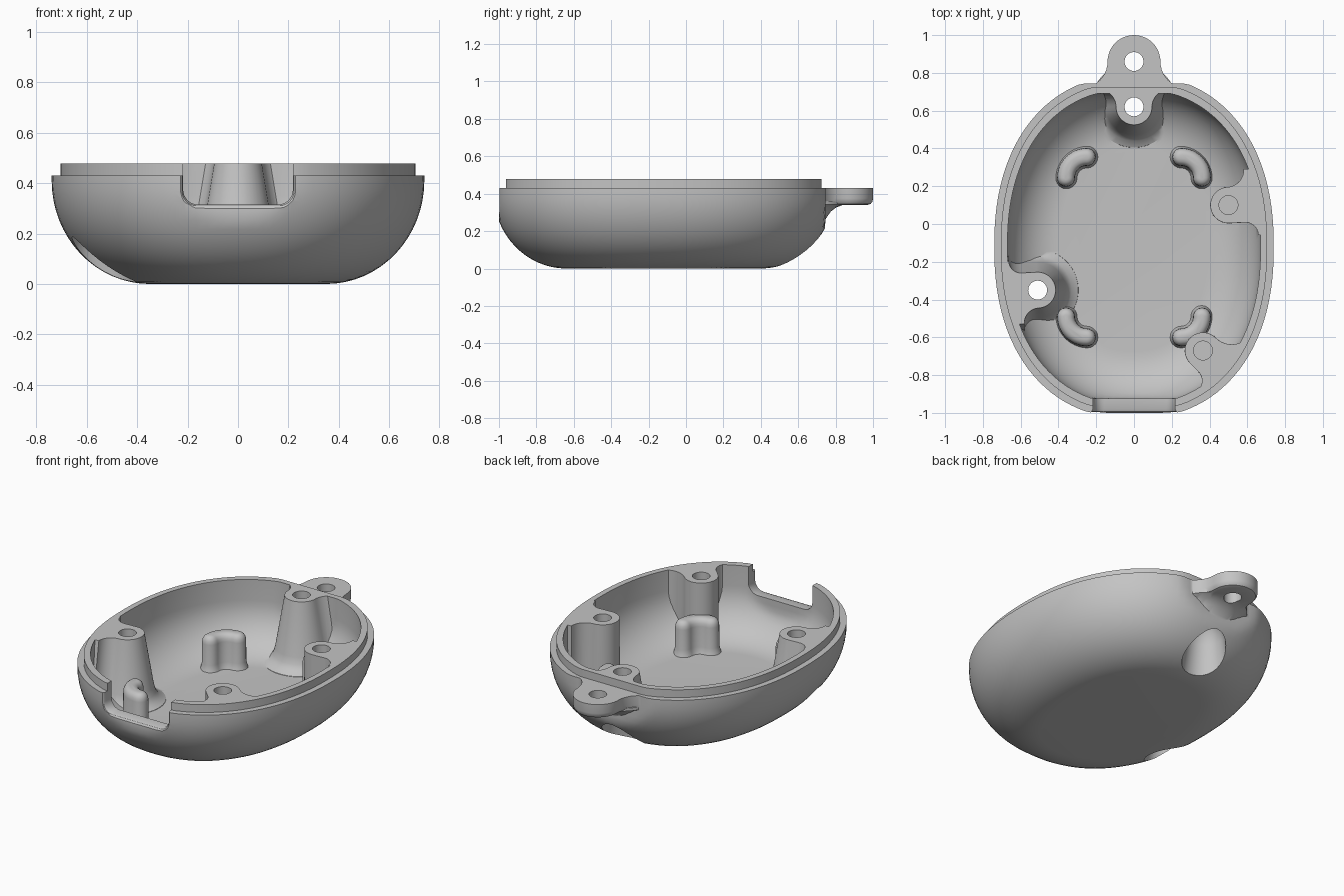
import bpy, bmesh
from math import sin, cos, pi, radians, copysign

old = bpy.data.objects.get("Cube")
if old:
    bpy.data.objects.remove(old, do_unlink=True)

grey = bpy.data.materials.new("plain_grey")
grey.use_nodes = True
grey.diffuse_color = (0.55, 0.55, 0.55, 1)
grey.node_tree.nodes["Principled BSDF"].inputs["Base Color"].default_value = (0.55, 0.55, 0.55, 1)

MID_Y = -0.12      # centre of the oval plan
RIM, TOP = 0.43, 0.478
FULLNESS = 2.25    # superellipse exponent of the plan


def loft(name, rings):
    """Closed solid through equal-length rings of 3D points."""
    bm = bmesh.new()
    loops = [[bm.verts.new(p) for p in ring] for ring in rings]
    n = len(loops[0])
    for a, b in zip(loops, loops[1:]):
        for i in range(n):
            j = (i + 1) % n
            bm.faces.new((a[i], a[j], b[j], b[i]))
    bm.faces.new(loops[0][::-1])
    bm.faces.new(loops[-1])
    bmesh.ops.recalc_face_normals(bm, faces=bm.faces)
    mesh = bpy.data.meshes.new(name)
    bm.to_mesh(mesh)
    bm.free()
    mesh.materials.append(grey)
    ob = bpy.data.objects.new(name, mesh)
    bpy.context.collection.objects.link(ob)
    return ob


def combine(target, tool, op):
    """Boolean the tool into the target and discard the tool."""
    mod = target.modifiers.new("cut", 'BOOLEAN')
    mod.operation, mod.object, mod.solver = op, tool, 'EXACT'
    bpy.context.view_layer.objects.active = target
    bpy.ops.object.modifier_apply(modifier=mod.name)
    bpy.data.objects.remove(tool, do_unlink=True)


def smooth(ob):
    bpy.ops.object.select_all(action='DESELECT')
    ob.select_set(True)
    bpy.context.view_layer.objects.active = ob
    bpy.ops.object.shade_smooth_by_angle(angle=radians(32))


def power(v):
    return copysign(abs(v) ** (2 / FULLNESS), v)


def oval(a, b, z, low=-2, high=2, cy=MID_Y, n=112):
    """Full oval ring flattened at the low and high y limits."""
    return [(a * power(cos(t)), min(high, max(low, cy + b * power(sin(t)))), z)
            for t in (2 * pi * (i + 0.5) / n for i in range(n))]


def disc(x, y, r, z, n=40):
    return [(x + r * cos(2 * pi * i / n), y + r * sin(2 * pi * i / n), z) for i in range(n)]


def lug(c, angle, r, left, right, z, reach=0.3):
    """Round nose with filleted neck; left/right are (fillet, straight length)."""
    (fl, ll), (fr, lr) = left, right
    pts = [(r * cos(t), r * sin(t)) for t in (pi / 2 + pi * i / 24 for i in range(25))]
    quarter = [pi / 2 * i / 10 for i in range(11)]
    pts += [(lr + fr * sin(q), -r - fr + fr * cos(q)) for q in quarter]
    pts += [(reach, -r - fr), (reach, r + fl)]
    pts += [(ll + fl * cos(q), r + fl - fl * sin(q)) for q in quarter]
    ca, sa = cos(radians(angle)), sin(radians(angle))
    return [(c[0] + u * ca - v * sa, c[1] + u * sa + v * ca, z) for u, v in pts]


# Outer bowl with stepped lip, flattened at front and back
rings = []
for i in range(17):
    t = pi / 2 * i / 16
    inset = 0.39 * (1 - sin(t))
    rings.append(oval(0.74 - inset, 0.91 - inset, 0.41 * (1 - cos(t)), -1, 0.745))
rings += [oval(0.74, 0.91, RIM, -1, 0.745),
          oval(0.705, 0.875, RIM, -0.965, 0.725),
          oval(0.705, 0.875, TOP, -0.965, 0.725)]
shell = loft("case_shell", rings)

# Hanging tab with a curved gusset underneath
tab = loft("tab", [lug((0, 0.86), -90, 0.14 - d, (0.14, 0), (0.14, 0), z)
                   for d, z in ((0.03, 0.34), (0.012, 0.346), (0.003, 0.358), (0, 0.375), (0, RIM))])
gusset = loft("gusset", [oval(w, reach, z, cy=0.6, n=64) for w, reach, z in
                         ((0.16, 0.11, 0.17), (0.19, 0.137, 0.24), (0.2, 0.15, 0.27),
                          (0.21, 0.175, 0.305), (0.22, 0.205, 0.328), (0.23, 0.25, 0.342),
                          (0.23, 0.25, 0.36))])
combine(shell, tab, 'UNION')
combine(shell, gusset, 'UNION')

# Cavity, leaving the screw bosses standing
rings = []
for i in range(13):
    t = pi / 2 * i / 12
    inset = 0.28 * (1 - sin(t))
    rings.append(oval(0.67 - inset, 0.835 - inset, 0.07 + 0.28 * (1 - cos(t)), -0.925, 0.69))
rings.append(oval(0.67, 0.835, 0.6, -0.925, 0.69))
cavity = loft("cavity_cutter", rings)

# centre, outward angle, left neck, right neck, drilled through
bosses = [((0, 0.62), 90, (0.09, 0), (0.09, 0), True),
          ((0.5, 0.1), 3, (0.09, 0), (0.07, 0.08), False),
          ((-0.51, -0.35), 183, (0.08, 0), (0.065, 0.08), True),
          ((0.365, -0.67), -45, (0.12, 0), (0.07, 0.06), False)]
tapered = ((0.24, 0), (0.215, 0.072), (0.18, 0.09), (0.16, 0.12), (0.148, 0.16),
           (0.095, TOP), (0.095, 0.7))
straight = ((0.097, 0), (0.095, 0.7))
for c, angle, left, right, through in bosses:
    boss = loft("boss", [lug(c, angle, r, left, right, z)
                         for r, z in (tapered if through else straight)])
    combine(cavity, boss, 'DIFFERENCE')
combine(shell, cavity, 'DIFFERENCE')

# Screw holes, with flared recesses leaning outward below the through holes
for (x, y), _, _, _, through in bosses:
    if through:
        lean = 0 if x == 0 else -1
        recess = loft("recess", [disc(x + lean * d, y, r, z) for d, r, z in
                                 ((0.03, 0.14, -0.05), (0.03, 0.13, 0.04), (0.035, 0.118, 0.12),
                                  (0.04, 0.108, 0.2), (0.02, 0.095, 0.25),
                                  (0.005, 0.075, 0.28), (0, 0.052, 0.29))])
        combine(shell, recess, 'DIFFERENCE')
    hole = loft("hole", [disc(x, y, 0.05, z) for z in (-0.1 if through else 0.2, 0.7)])
    combine(shell, hole, 'DIFFERENCE')
combine(shell, loft("hole", [disc(0, 0.86, 0.05, z) for z in (0.1, 0.7)]), 'DIFFERENCE')


# Front opening with round lower corners and an eased outer edge
def opening(grow, y, r=0.06):
    w, low = 0.218 + grow, 0.315 - grow
    arc = [pi / 2 * i / 8 for i in range(9)]
    pts = [(-w, 0.7)] + [(-w + r - r * cos(q), low + r - r * sin(q)) for q in arc]
    pts += [(w - r + r * sin(q), low + r - r * cos(q)) for q in arc] + [(w, 0.7)]
    return [(x, y, z) for x, z in pts]


notch = loft("notch", [opening(g, y) for g, y in
                       ((0, -0.8), (0, -0.98), (0.005, -0.993), (0.015, -1.0), (0.015, -1.05))])
combine(shell, notch, 'DIFFERENCE')
smooth(shell)


# Curved support posts on the floor
def kidney(cx, cy, sx, sy, w, z, radius=0.11):
    pts = [((radius + w) * cos(t), (radius + w) * sin(t)) for t in (pi / 2 * i / 12 for i in range(13))]
    caps = [pi * i / 10 for i in range(1, 10)]
    pts += [(-w * sin(t), radius + w * cos(t)) for t in caps]
    pts += [((radius - w) * sin(t), (radius - w) * cos(t)) for t in (pi / 2 * i / 12 for i in range(13))]
    pts += [(radius - w * cos(t), -w * sin(t)) for t in caps]
    return [(cx + sx * x, cy + sy * y, z) for x, y in pts]


for sx, side in ((1, "left"), (-1, "right")):
    for sy, cy, end in ((1, 0.245, "back"), (-1, -0.49, "front")):
        post = loft(f"{end}_{side}_support_post",
                    [kidney(sx * 0.25, cy, sx, sy, w, z) for w, z in
                     ((0.062, 0.062), (0.055, 0.08), (0.048, 0.11), (0.047, 0.235),
                      (0.044, 0.254), (0.036, 0.269), (0.024, 0.278), (0.01, 0.281))])
        smooth(post)
